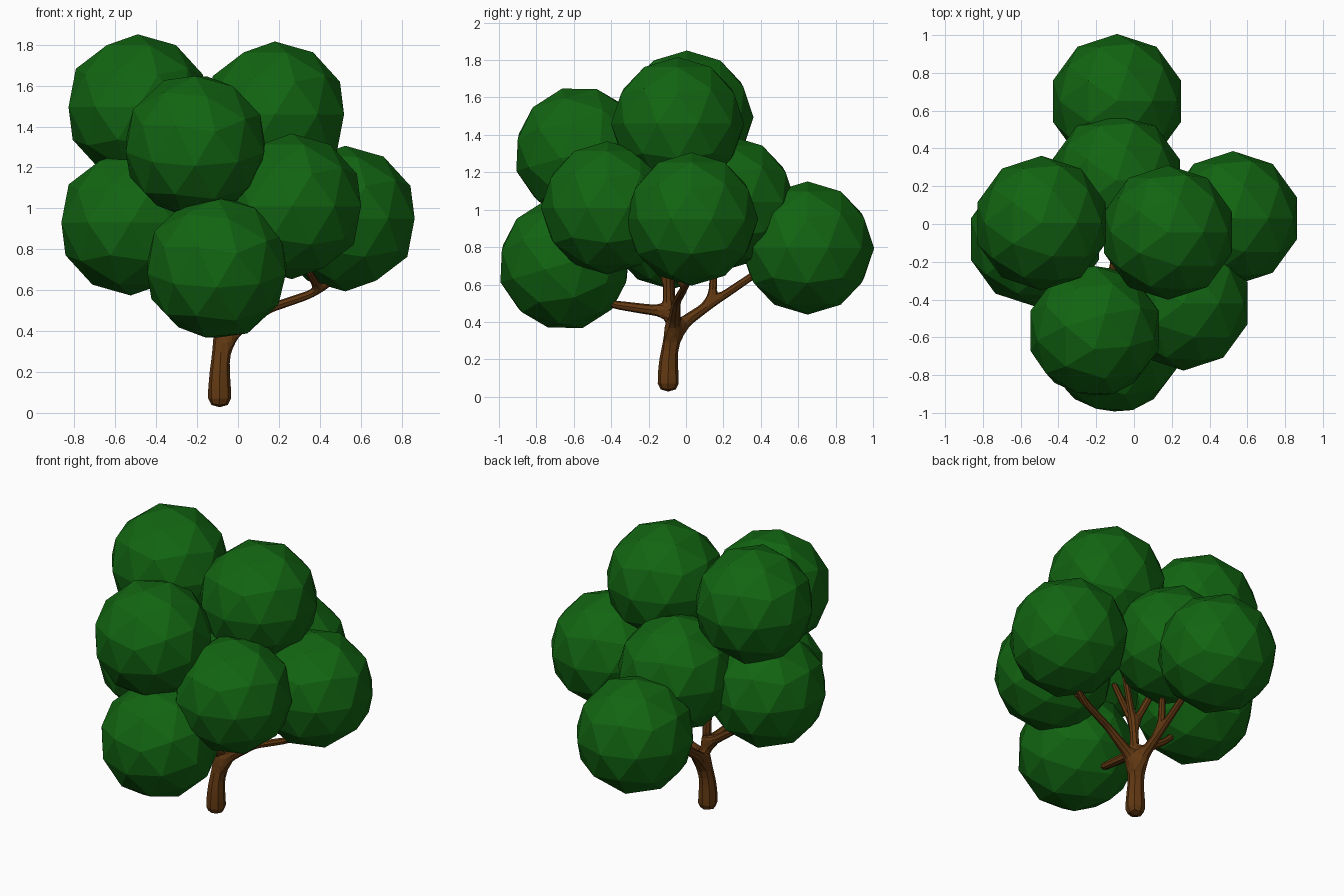
import bpy, math

if "Cube" in bpy.data.objects:
    bpy.data.objects.remove(bpy.data.objects["Cube"])


def material(name, rgb):
    m = bpy.data.materials.new(name)
    m.diffuse_color = (*rgb, 1)
    m.use_nodes = True
    m.node_tree.nodes["Principled BSDF"].inputs["Base Color"].default_value = m.diffuse_color
    return m


leaf = material("leaf green", (0.006, 0.13, 0.006))
bark = material("bark brown", (0.12, 0.04, 0.006))

# Foliage: low-poly balls (x, y, z, tilt in degrees)
balls = {
    "top_left": (-0.49, 0.005, 1.495, 0),
    "top_right": (0.18, -0.045, 1.46, 0),
    "front_middle": (-0.21, -0.565, 1.305, 16),
    "front_low": (-0.105, -0.65, 0.71, 16),
    "front_right": (0.263, -0.42, 1.01, 0),
    "right": (0.525, 0.03, 0.95, 0),
    "left": (-0.525, -0.08, 0.93, 0),
    "back_low": (-0.09, 0.65, 0.795, 0),
    "back_middle": (-0.095, 0.23, 1.04, 0),
}
for name, (x, y, z, tilt) in balls.items():
    bpy.ops.mesh.primitive_ico_sphere_add(
        subdivisions=2, radius=0.356, location=(x, y, z),
        rotation=(math.radians(tilt), 0, 0))
    ob = bpy.context.object
    ob.name = "foliage_" + name
    ob.data.materials.append(leaf)

# Trunk and branches: a skeleton of joints (x, y, z, radius, parent)
joints = [
    (-0.09, -0.095, 0.02, 0.068, None),
    (-0.09, -0.095, 0.20, 0.054, 0),
    (-0.08, -0.07, 0.36, 0.042, 1),
    (-0.09, 0.14, 0.50, 0.025, 2),      # back branch
    (-0.09, 0.42, 0.69, 0.020, 3),
    (-0.09, 0.15, 0.72, 0.020, 3),
    (-0.085, -0.09, 0.45, 0.034, 2),    # main stem
    (-0.10, -0.40, 0.495, 0.024, 6),    # front branch
    (-0.10, -0.45, 0.62, 0.020, 7),
    (-0.08, -0.10, 0.64, 0.026, 6),
    (0.15, -0.05, 0.51, 0.024, 2),      # right branch
    (0.40, 0.00, 0.595, 0.022, 10),
    (0.47, 0.03, 0.66, 0.018, 11),
    (0.34, -0.12, 0.70, 0.018, 11),
    (-0.30, -0.08, 0.60, 0.022, 6),     # left branch
    (-0.42, -0.08, 0.72, 0.018, 14),
    (-0.14, -0.35, 1.05, 0.018, 9),     # upper branches
    (0.02, -0.05, 0.88, 0.020, 9),
    (0.12, -0.04, 1.20, 0.016, 17),
    (-0.36, 0.00, 1.25, 0.016, 9),
]
mesh = bpy.data.meshes.new("trunk_and_branches")
mesh.from_pydata([j[:3] for j in joints],
                 [(j[4], i) for i, j in enumerate(joints) if j[4] is not None], [])
trunk = bpy.data.objects.new("trunk_and_branches", mesh)
bpy.context.collection.objects.link(trunk)
bpy.ops.object.select_all(action="DESELECT")
bpy.context.view_layer.objects.active = trunk
trunk.select_set(True)
skin = trunk.modifiers.new("skin", "SKIN")
skin.branch_smoothing = 0.3
for v, j in zip(mesh.skin_vertices[0].data, joints):
    v.radius = (j[3], j[3])
mesh.skin_vertices[0].data[0].use_root = True
sub = trunk.modifiers.new("round", "SUBSURF")
sub.levels = sub.render_levels = 1
bpy.ops.object.modifier_apply(modifier="skin")
bpy.ops.object.modifier_apply(modifier="round")
trunk.data.materials.clear()
trunk.data.materials.append(bark)
for p in trunk.data.polygons:
    p.material_index = 0
    p.use_smooth = False
for v in trunk.data.vertices:   # rest on the ground
    v.co.z = max(v.co.z, 0.0)
